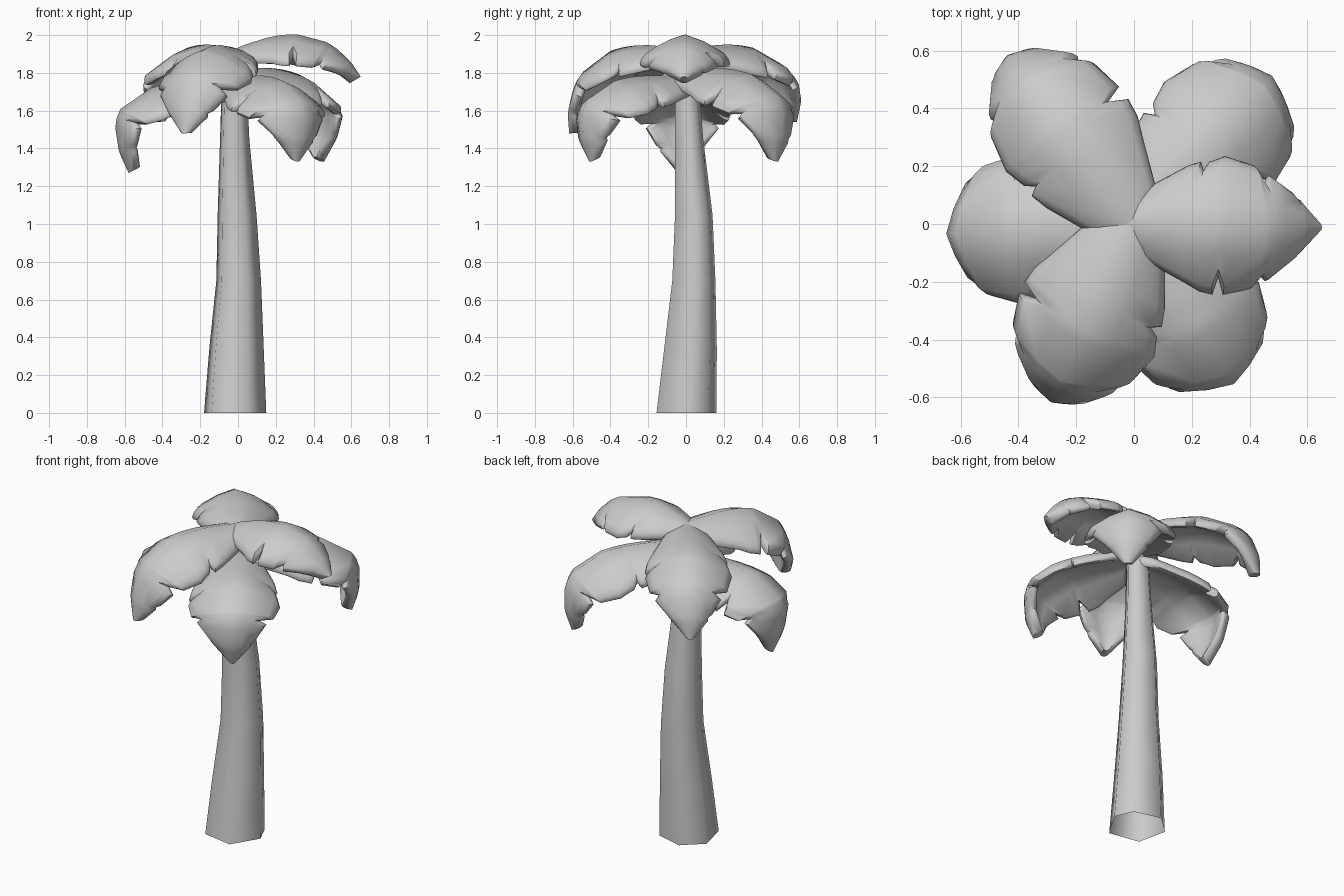
import bpy
import bmesh
from math import radians, cos, sin
from mathutils import Vector

cube = bpy.data.objects.get("Cube")
if cube:
    bpy.data.objects.remove(cube)

GREY = (0.6, 0.6, 0.6, 1)
grey = bpy.data.materials.new("plain_grey")
grey.use_nodes = True
grey.diffuse_color = GREY
grey.node_tree.nodes["Principled BSDF"].inputs["Base Color"].default_value = GREY


def skin(name, rings, angle, capped):
    """Join equal rings of points into a smooth shaded tube."""
    bm = bmesh.new()
    loops = [[bm.verts.new(p) for p in ring] for ring in rings]
    count = len(loops[0])
    for a, b in zip(loops, loops[1:]):
        for i in range(count):
            j = (i + 1) % count
            bm.faces.new((a[i], a[j], b[j], b[i]))
    if capped:
        bm.faces.new(loops[0][::-1])
        bm.faces.new(loops[-1])
    bmesh.ops.recalc_face_normals(bm, faces=bm.faces)
    mesh = bpy.data.meshes.new(name)
    bm.to_mesh(mesh)
    bm.free()
    mesh.materials.append(grey)
    obj = bpy.data.objects.new(name, mesh)
    bpy.context.collection.objects.link(obj)
    bpy.ops.object.select_all(action='DESELECT')
    obj.select_set(True)
    bpy.context.view_layer.objects.active = obj
    bpy.ops.object.shade_smooth_by_angle(angle=radians(angle))


# Trunk: open, six-sided, bent and tapering (centre x, centre y, radius, height)
TRUNK = [(-.02, -.002, .17, 0), (-.012, .02, .148, .35), (0, .038, .122, .7),
         (-.008, .038, .106, 1.05), (-.02, .014, .08, 1.45), (-.022, 0, .066, 1.8)]
CORNERS = [radians(a) for a in (-65, 3, 45, 105, 160, 225)]
skin("trunk", [[(x + r * cos(a), y + r * sin(a), z) for a in CORNERS]
               for x, y, r, z in TRUNK], 70, False)

# Leaf outline: half width along the rib, with torn notches on each side
LEFT = [(0, .025), (.05, .1), (.1, .145), (.25, .205), (.32, .22), (.34, .19),
        (.37, .22), (.47, .24), (.67, .21), (.71, .14), (.76, .175),
        (.87, .125), (.89, .1), (.91, .1), (1, .025)]
RIGHT = [(0, .025), (.03, .08), (.06, .13), (.32, .23), (.4, .24), (.435, .18),
         (.47, .24), (.66, .22), (.71, .17), (.76, .19), (.89, .115), (1, .025)]
THICK = .065


def lookup(table, u):
    """Linear interpolation in a list of pairs."""
    for (u0, w0), (u1, w1) in zip(table, table[1:]):
        if u <= u1:
            return w0 + (w1 - w0) * (u - u0) / (u1 - u0)
    return table[-1][1]


def half_section(w):
    """Points (across, depth) round one side, with a rounded rim."""
    rim = min(.03, w * .6)
    flat, curve = w - rim, w - rim * .25
    top = [(0, 0), (flat * .5, 0), (flat, 0), (curve, THICK * .22)]
    return top + [(w, THICK * .5)] + [(x, THICK - d) for x, d in reversed(top)]


def leaf(name, azimuth, base, bend, tip, wide):
    """Arched leaf along a curve given as (radius, height) points."""
    out = Vector((cos(radians(azimuth)), sin(radians(azimuth)), 0))
    up = Vector((0, 0, 1))
    across = up.cross(out)
    p0, p1, p2 = Vector((-.03, base)), Vector(bend), Vector(tip)

    def rib(k):
        return p0 * (1 - k) ** 2 + p1 * 2 * k * (1 - k) + p2 * k * k

    # Even spacing along the rib
    steps = 40
    lengths = [0]
    for i in range(steps):
        lengths.append(lengths[-1] + (rib((i + 1) / steps) - rib(i / steps)).length)
    even = [(d / lengths[-1], i / steps) for i, d in enumerate(lengths)]

    rings = []
    for u in sorted({u for u, w in LEFT + RIGHT}):
        k = lookup(even, u)
        p = rib(k)
        t = ((p1 - p0) * (1 - k) + (p2 - p1) * k).normalized()
        normal = up * t.x - out * t.y
        left = half_section(wide * lookup(LEFT, u))
        right = [(-x, d) for x, d in half_section(wide * lookup(RIGHT, u))]
        ring = []
        for x, d in left + right[-2:0:-1]:
            droop = .25 * abs(x) + 1.1 * x * x
            ring.append(out * p.x + up * p.y + across * x - normal * (droop + d))
        rings.append(ring)
    skin(name, rings, 50, True)


# Crown: azimuth, base height, bend, tip and width of each leaf
leaf("leaf_left", -1, 1.92, (.44, 2.14), (.65, 1.78), 1)
leaf("leaf_back_left", 47, 1.82, (.89, 1.89), (.66, 1.33), 1.08)
leaf("leaf_back_right", 127, 1.92, (.76, 2.06), (.73, 1.54), 1.02)
leaf("leaf_right", 183, 1.75, (.87, 1.82), (.58, 1.27), 1.06)
leaf("leaf_front_right", 245, 1.92, (.71, 2.06), (.68, 1.48), 1.08)
leaf("leaf_front_left", 302, 1.78, (.85, 1.85), (.6, 1.33), 1.08)
